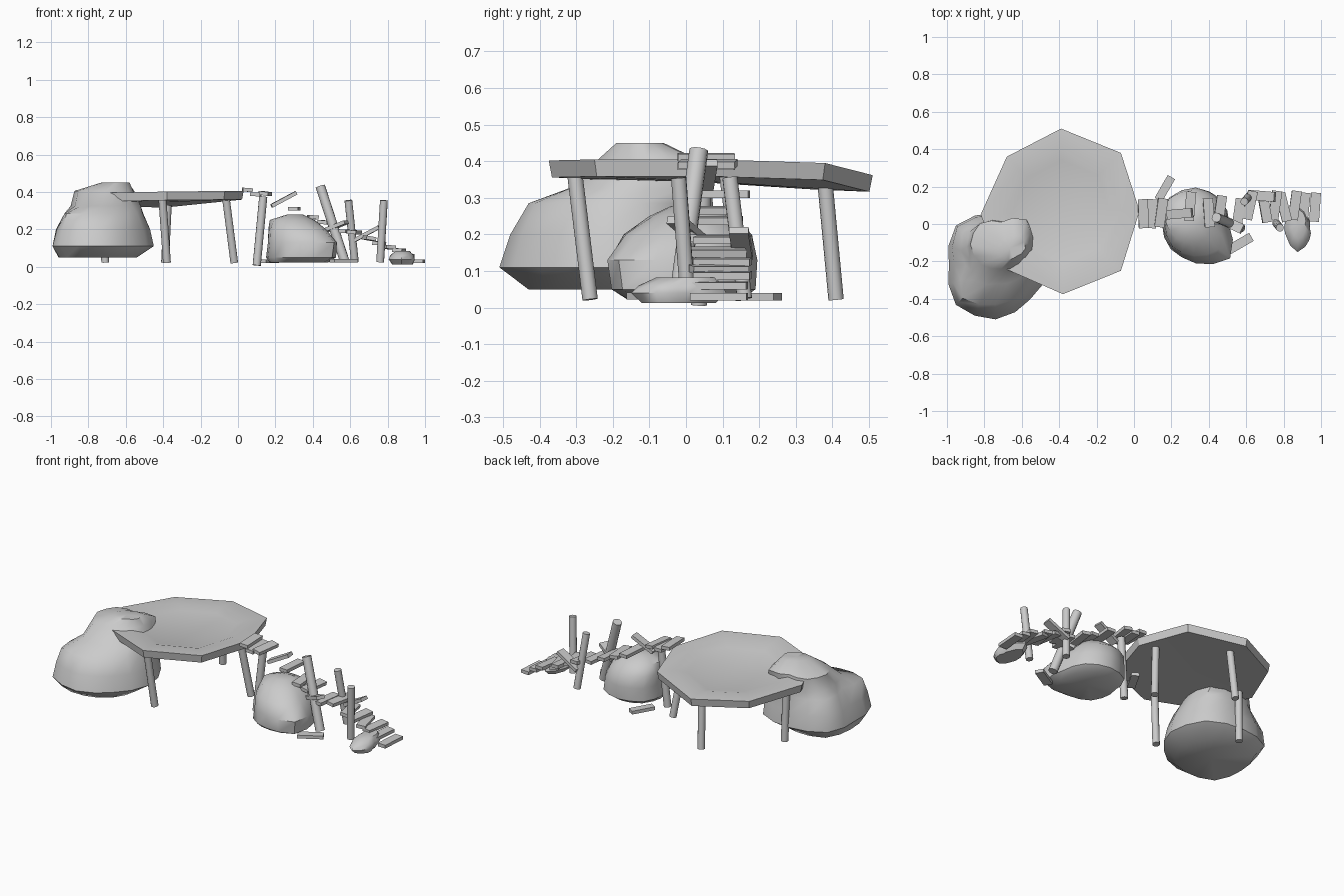
import bpy, bmesh, math
from mathutils import Vector, Euler

if "Cube" in bpy.data.objects:
    bpy.data.objects.remove(bpy.data.objects["Cube"])


def finish(name, bm, smooth=None):
    bmesh.ops.recalc_face_normals(bm, faces=bm.faces)
    me = bpy.data.meshes.new(name)
    bm.to_mesh(me)
    bm.free()
    ob = bpy.data.objects.new(name, me)
    bpy.context.collection.objects.link(ob)
    if smooth:
        bpy.ops.object.select_all(action='DESELECT')
        ob.select_set(True)
        bpy.context.view_layer.objects.active = ob
        bpy.ops.object.shade_smooth_by_angle(angle=math.radians(smooth))
    return ob


def loft(name, rings, smooth):
    """Skin a stack of closed rings and cap both ends."""
    bm = bmesh.new()
    loops = [[bm.verts.new(p) for p in r] for r in rings]
    n = len(loops[0])
    for a, b in zip(loops, loops[1:]):
        for i in range(n):
            j = (i + 1) % n
            bm.faces.new((a[i], a[j], b[j], b[i]))
    for end in (loops[0], loops[-1]):
        mid = bm.verts.new(sum((v.co for v in end), Vector()) / n)
        for i in range(n):
            bm.faces.new((end[i], end[(i + 1) % n], mid))
    return finish(name, bm, smooth)


def rock(name, layers):
    """Each layer: z, centre x, centre y, eight radii (E, NE, N ...)."""
    rings = []
    for z, cx, cy, r in layers:
        rr = []
        for i in range(8):
            rr += [r[i], (r[i] + r[(i + 1) % 8]) * 0.495]
        rings.append([(cx + q * math.cos(k * math.pi / 8),
                       cy + q * math.sin(k * math.pi / 8), z) for k, q in enumerate(rr)])
    return loft(name, rings, 45)


def post(name, top, bottom, r=0.021):
    a, b = Vector(top), Vector(bottom)
    d = a - b
    bm = bmesh.new()
    bmesh.ops.create_cone(bm, cap_ends=True, segments=12, radius1=r, radius2=r, depth=d.length)
    ob = finish(name, bm, 40)
    ob.location = (a + b) / 2
    ob.rotation_euler = d.to_track_quat('Z', 'Y').to_euler()


def plank(name, x, y, z, yaw=0, pitch=0, length=0.155, width=0.053):
    bm = bmesh.new()
    bmesh.ops.create_cube(bm, size=1)
    bmesh.ops.scale(bm, vec=(width, length, 0.02), verts=bm.verts)
    ob = finish(name, bm)
    ob.location = (x, y, z)
    ob.rotation_euler = Euler((0, math.radians(pitch), math.radians(yaw)))


# Dished octagonal platform
rim = [Vector(p) for p in ((-0.39, 0.51, .362), (-0.07, 0.38, .395), (0.03, 0.07, .405),
                           (-0.07, -0.25, .405), (-0.38, -0.375, .402), (-0.71, -0.23, .395),
                           (-0.82, 0.05, .388), (-0.68, 0.36, .368))]
mid = sum(rim, Vector()) / 8


def ring(scale, dz):
    return [mid + (p - mid) * scale + Vector((0, 0, dz)) for p in rim]


loft("platform", [ring(.98, -.046), ring(1, 0), ring(.76, 0), ring(.62, -.018)], 30)

# Platform legs
post("front_leg", (-.405, -.305, .375), (-.38, -.262, .022))
post("right_leg", (-.065, .11, .37), (-.02, .155, .022))
post("back_leg", (-.375, .38, .34), (-.39, .41, .022))
post("left_leg", (-.715, .05, .36), (-.71, .06, .022))

# Stair posts
post("stair_post_1", (.135, .05, .375), (.10, .035, .007), .022)
post("stair_post_2", (.44, .035, .43), (.57, -.02, .03), .026)
post("stair_post_3", (.59, .12, .355), (.625, .16, .025))
post("stair_post_4", (.78, -.02, .355), (.76, .005, .025))

# Broken run of stair planks: x, y, z, yaw, pitch
steps = [(.05, .055, .411, 2, 4), (.095, .055, .387, -3, 2), (.145, .06, .392, -8, 8),
         (.30, .095, .31, -5, 0), (.40, .06, .265, 4, 5), (.46, .075, .238, -8, 6),
         (.56, .06, .19, -8, 0), (.62, .10, .185, -12, 4), (.70, .085, .152, 10, 10),
         (.755, .10, .125, -8, 5), (.80, .09, .105, 14, 5), (.86, .10, .088, -8, 4),
         (.91, .09, .06, -6, 2), (.968, .09, .03, -4, 0)]
for i, s in enumerate(steps):
    plank("stair_plank_%d" % (i + 1), *s)

# Fallen and loose planks
plank("loose_plank_upper", .245, .055, .36, 95, 0, .05, .05)
bpy.data.objects["loose_plank_upper"].scale = (1, 3, 1)
bpy.data.objects["loose_plank_upper"].rotation_euler = (math.radians(28), 0, math.radians(-85))
plank("loose_plank_middle", .52, .0, .215, 62, 0, .14)
bpy.data.objects["loose_plank_middle"].rotation_euler = (math.radians(20), 0, math.radians(-115))
plank("loose_plank_lower", .685, .15, .175, 0)
bpy.data.objects["loose_plank_lower"].rotation_euler = (math.radians(28), 0, math.radians(-95))
plank("fallen_plank_back", .165, .19, .03, -30, 0, .14, .045)
plank("fallen_plank_front", .565, -.105, .032, -60, 0, .145, .05)

# Rocks
rock("large_rock", [
    (.05, -.74, -.22, (.20, .20, .20, .24, .22, .25, .21, .20)),
    (.11, -.74, -.22, (.29, .31, .28, .30, .25, .30, .29, .26)),
    (.20, -.74, -.22, (.27, .30, .27, .29, .22, .28, .26, .24)),
    (.285, -.74, -.22, (.23, .28, .25, .25, .16, .25, .21, .21)),
    (.325, -.73, -.19, (.21, .25, .22, .21, .15, .16, .13, .15)),
    (.405, -.71, -.11, (.15, .19, .12, .16, .165, .15, .13, .13)),
    (.45, -.67, -.13, (.09, .09, .06, .05, .06, .06, .06, .06))])
rock("middle_rock", [
    (.022, .33, 0, (.15, .15, .15, .16, .16, .17, .16, .18)),
    (.05, .33, 0, (.18, .19, .19, .20, .18, .19, .20, .245)),
    (.13, .33, 0, (.175, .18, .195, .20, .17, .18, .21, .26)),
    (.20, .32, 0, (.14, .16, .18, .19, .155, .165, .17, .19)),
    (.25, .31, .01, (.10, .11, .11, .13, .14, .12, .11, .11)),
    (.278, .30, .01, (.05, .05, .04, .05, .04, .05, .05, .05))])
rock("small_rock", [
    (.012, .875, -.02, (.05, .06, .10, .06, .05, .06, .10, .08)),
    (.04, .875, -.02, (.065, .08, .13, .08, .07, .08, .13, .09)),
    (.06, .875, -.02, (.06, .075, .12, .075, .06, .07, .11, .08)),
    (.083, .88, 0, (.035, .05, .08, .05, .035, .05, .08, .05))])
